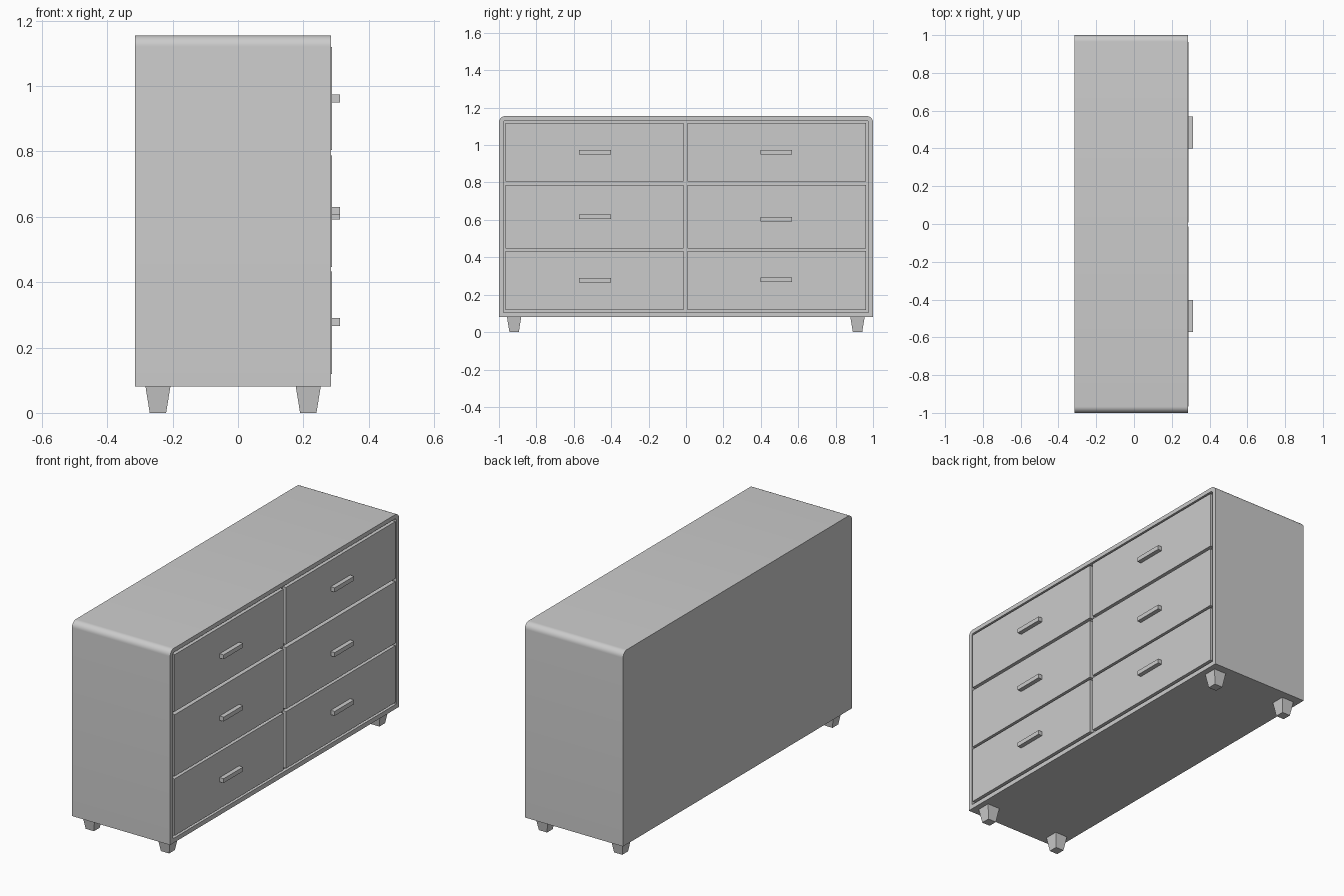
import bpy, bmesh, math

if "Cube" in bpy.data.objects:
    bpy.data.objects.remove(bpy.data.objects["Cube"])

BACK, FRONT, PANEL = -0.315, 0.285, 0.288   # the drawers face +x


def finish(name, bm, smooth=False):
    bmesh.ops.recalc_face_normals(bm, faces=bm.faces)
    me = bpy.data.meshes.new(name)
    bm.to_mesh(me)
    bm.free()
    ob = bpy.data.objects.new(name, me)
    bpy.context.collection.objects.link(ob)
    if smooth:
        bpy.context.view_layer.objects.active = ob
        ob.select_set(True)
        bpy.ops.object.shade_smooth_by_angle(angle=math.radians(30))
        ob.select_set(False)
    return ob


def box(name, x0, x1, y0, y1, z0, z1, taper=1.0):
    # taper scales the bottom face about its centre
    bm = bmesh.new()
    bmesh.ops.create_cube(bm, size=1)
    for v in bm.verts:
        k = taper if v.co.z < 0 else 1.0
        v.co.x = (x0 + x1) / 2 + v.co.x * (x1 - x0) * k
        v.co.y = (y0 + y1) / 2 + v.co.y * (y1 - y0) * k
        v.co.z = (z0 + z1) / 2 + v.co.z * (z1 - z0)
    return finish(name, bm)


# Carcass: rounded-top outline extruded along x, with a recessed front
def outline(half, bottom, top, r, steps=8):
    pts = [(-half, bottom), (half, bottom)]
    for side in (1, -1):
        arc = []
        for i in range(steps + 1):
            a = math.pi / 2 * i / steps
            arc.append((side * (half - r + r * math.cos(a)), top - r + r * math.sin(a)))
        pts += arc if side == 1 else arc[::-1]
    return pts


bm = bmesh.new()
outer = outline(1.0, 0.08, 1.155, 0.034)
inner = outline(0.975, 0.105, 1.132, 0.012)
rings = [[bm.verts.new((x, y, z)) for y, z in pts] for x, pts in
         ((BACK, outer), (FRONT, outer), (FRONT, inner), (FRONT - 0.02, inner))]
for a, b in zip(rings, rings[1:]):
    for i in range(len(a)):
        j = (i + 1) % len(a)
        bm.faces.new((a[i], a[j], b[j], b[i]))
bm.faces.new(rings[0])
bm.faces.new(rings[-1])
finish("carcass", bm, smooth=True)

# Drawer fronts and handles: two columns of three
rows = [("bottom", 0.119, 0.433, (0.266, 0.267)),
        ("middle", 0.447, 0.787, (0.606, 0.592)),
        ("top", 0.804, 1.119, (0.95, 0.95))]
columns = [("left", -0.965, -0.014, -0.571), ("right", 0.008, 0.963, 0.399)]
for row, z0, z1, handle_z in rows:
    for (col, y0, y1, hy), hz in zip(columns, handle_z):
        box(f"{row}_{col}_drawer", FRONT - 0.025, PANEL, y0, y1, z0, z1)
        box(f"{row}_{col}_handle", PANEL - 0.002, 0.312, hy, hy + 0.169, hz, hz + 0.024)

# Tapered square legs
for xn, x in (("back", -0.245), ("front", 0.215)):
    for yn, y in (("left", -0.919), ("right", 0.917)):
        box(f"{xn}_{yn}_leg", x - 0.038, x + 0.038, y - 0.038, y + 0.038, 0, 0.08, taper=0.66)
